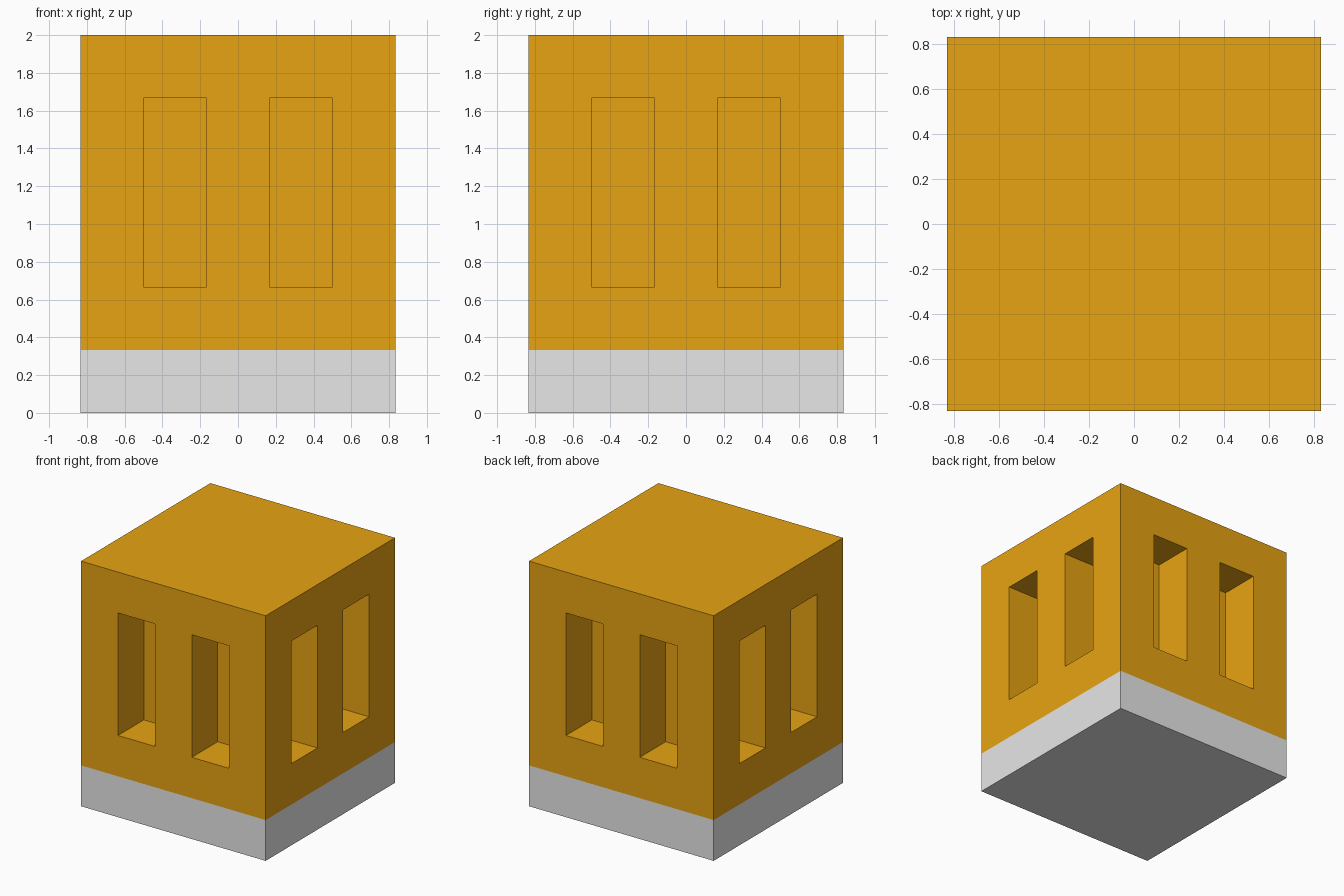
import bpy, bmesh, math
from mathutils import Matrix, Vector

cube = bpy.data.objects.get("Cube")
if cube:
    bpy.data.objects.remove(cube, do_unlink=True)

U = 1 / 6          # module: the tower is 10 x 10 x 12 modules
HALF, BASE, TOP = 5, 2, 12
DEPTH = 2          # window recess depth


def material(name, rgb):
    m = bpy.data.materials.new(name)
    m.use_nodes = True
    m.diffuse_color = (*rgb, 1)
    m.node_tree.nodes["Principled BSDF"].inputs["Base Color"].default_value = (*rgb, 1)
    return m


def finish(name, bm, mat):
    bmesh.ops.remove_doubles(bm, verts=bm.verts, dist=1e-4)
    bmesh.ops.scale(bm, vec=(U, U, U), verts=bm.verts)
    mesh = bpy.data.meshes.new(name)
    bm.to_mesh(mesh)
    bm.free()
    mesh.materials.append(mat)
    obj = bpy.data.objects.new(name, mesh)
    bpy.context.collection.objects.link(obj)
    return obj


def quad(bm, rot, *pts):
    bm.faces.new([bm.verts.new(rot @ Vector(p)) for p in pts])


orange = material("orange", (0.8, 0.37, 0.006))
grey = material("light grey", (0.8, 0.8, 0.8))

wall = bmesh.new()
base = bmesh.new()
columns = [-5, -3, -1, 1, 3, 5]
rows = [BASE, 4, 10, TOP]
F, B = -HALF, -HALF + DEPTH

# Four identical sides, each with two recessed windows
for side in range(4):
    rot = Matrix.Rotation(side * math.pi / 2, 3, "Z")
    quad(base, rot, (-HALF, F, 0), (HALF, F, 0), (HALF, F, BASE), (-HALF, F, BASE))
    for i, (a, b) in enumerate(zip(columns, columns[1:])):
        for j, (lo, hi) in enumerate(zip(rows, rows[1:])):
            window = j == 1 and i in (1, 3)
            y = B if window else F
            quad(wall, rot, (a, y, lo), (b, y, lo), (b, y, hi), (a, y, hi))
            if window:
                quad(wall, rot, (a, F, lo), (b, F, lo), (b, B, lo), (a, B, lo))  # sill
                quad(wall, rot, (a, B, hi), (b, B, hi), (b, F, hi), (a, F, hi))  # head
                quad(wall, rot, (a, F, lo), (a, B, lo), (a, B, hi), (a, F, hi))  # left jamb
                quad(wall, rot, (b, B, lo), (b, F, lo), (b, F, hi), (b, B, hi))  # right jamb

# Flat roof and underside
one = Matrix.Identity(3)
H = HALF
quad(wall, one, (-H, -H, TOP), (H, -H, TOP), (H, H, TOP), (-H, H, TOP))
quad(base, one, (-H, H, 0), (H, H, 0), (H, -H, 0), (-H, -H, 0))

finish("tower_walls", wall, orange)
finish("stone_base", base, grey)
